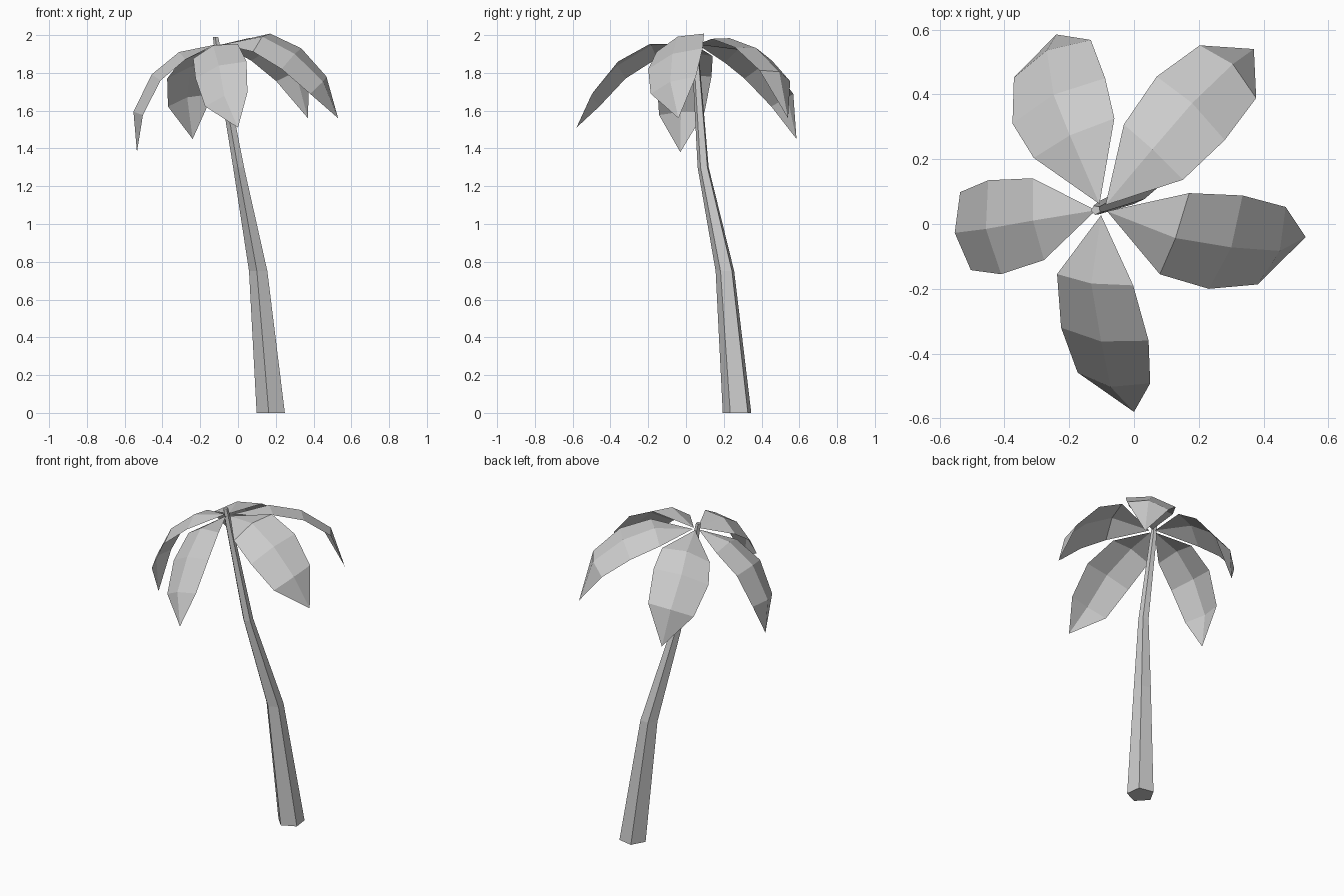
import bpy
from math import cos, sin, radians
from mathutils import Vector

if "Cube" in bpy.data.objects:
    bpy.data.objects.remove(bpy.data.objects["Cube"])


def make_object(name, verts, faces):
    mesh = bpy.data.meshes.new(name)
    mesh.from_pydata([tuple(v) for v in verts], [], faces)
    mesh.update()
    obj = bpy.data.objects.new(name, mesh)
    bpy.context.collection.objects.link(obj)
    return obj


# Trunk: five-sided leaning tube, rings of (x, y, z, radius)
SIDES = 5
rings = [
    (0.178, 0.273, 0.00, 0.080),
    (0.110, 0.208, 0.75, 0.052),
    (0.005, 0.092, 1.30, 0.031),
    (-0.103, 0.050, 1.90, 0.020),
    (-0.118, 0.043, 1.99, 0.015),
]
verts, faces = [], []
for x, y, z, r in rings:
    for i in range(SIDES):
        a = radians(-101 + 72 * i)
        verts.append((x + r * cos(a), y + r * sin(a), z))
for k in range(len(rings) - 1):
    for i in range(SIDES):
        j = (i + 1) % SIDES
        a, b = k * SIDES, (k + 1) * SIDES
        faces.append((a + i, a + j, b + j, b + i))
faces.append(tuple(reversed(range(SIDES))))
faces.append(tuple(range(len(verts) - SIDES, len(verts))))
make_object("trunk", verts, faces)


# Frond: drooping sheet creased along its middle, pointed at both ends
WIDTHS = (0.87, 1.0, 0.83)
CREASE = 0.035
CROWN = Vector((-0.10, 0.045, 1.95))


def frond(name, centres, tip, side):
    side, tip = Vector(side), Vector(tip)
    centres = [Vector(c) for c in centres]
    out = (centres[0] - CROWN) * Vector((1, 1, 0)).length
    out.z = 0
    base = CROWN + out.normalized() * 0.018
    path = [base] + centres + [tip]
    verts, faces = [base], []
    for i, w in enumerate(WIDTHS, 1):
        along = path[i + 1] - path[i - 1]
        up = along.cross(side).normalized()
        c = path[i]
        verts += [c + side * w, c + up * CREASE, c - side * w]
    verts.append(tip)
    faces += [(0, 2, 1), (0, 3, 2)]
    for k in (1, 4):
        faces += [(k, k + 1, k + 4, k + 3), (k + 1, k + 2, k + 5, k + 4)]
    faces += [(7, 8, 10), (8, 9, 10)]
    make_object(name, verts, faces)


frond("frond_right",
      [(0.125, -0.03, 1.96), (0.283, -0.056, 1.875), (0.425, -0.067, 1.735)],
      (0.53, -0.04, 1.56), (0.052, 0.144, 0.055))
frond("frond_back_right",
      [(0.06, 0.222, 1.95), (0.175, 0.357, 1.90), (0.29, 0.47, 1.785)],
      (0.37, 0.54, 1.56), (-0.105, 0.098, -0.035))
frond("frond_back_left",
      [(-0.185, 0.265, 1.89), (-0.232, 0.38, 1.81), (-0.252, 0.51, 1.655)],
      (-0.24, 0.585, 1.45), (-0.143, -0.07, -0.04))
frond("frond_left",
      [(-0.295, 0.015, 1.88), (-0.43, -0.01, 1.77), (-0.52, -0.022, 1.585)],
      (-0.535, -0.03, 1.38), (0.02, -0.145, -0.01))
frond("frond_front",
      [(-0.12, -0.172, 1.915), (-0.09, -0.34, 1.815), (-0.062, -0.475, 1.66)],
      (0.0, -0.58, 1.51), (0.135, -0.02, 0.045))
